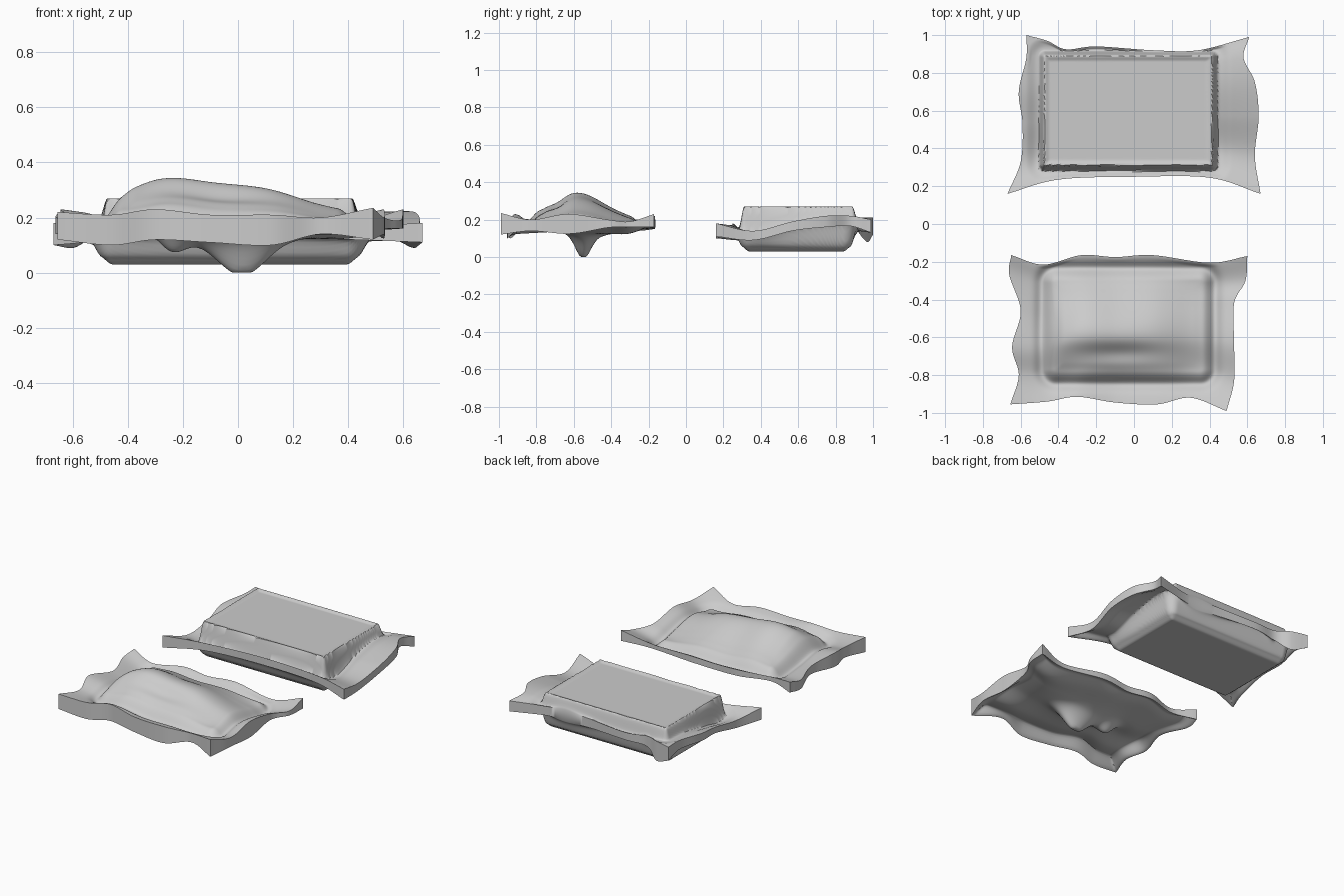
import bpy, bmesh, math
from mathutils import Vector

cube = bpy.data.objects.get("Cube")
if cube:
    bpy.data.objects.remove(cube, do_unlink=True)

# One plain grey wrapper material
GREY = (0.6, 0.6, 0.6, 1)
grey = bpy.data.materials.new("wrapper_grey")
grey.use_nodes = True
grey.diffuse_color = GREY
shader = grey.node_tree.nodes["Principled BSDF"]
shader.inputs["Base Color"].default_value = GREY
shader.inputs["Roughness"].default_value = 0.6

COLUMNS, ROWS = 130, 90


def smooth(low, high, value):
    t = min(max((value - low) / (high - low), 0), 1)
    return t * t * (3 - 2 * t)


def mix(a, b, t):
    return a + (b - a) * t


def hump(x, y, cx, cy, wx, wy):
    return math.exp(-((x - cx) / wx) ** 2 - ((y - cy) / wy) ** 2)


def box_distance(x, y, cx, cy, half_x, half_y, corner):
    """Signed distance to a rounded rectangle."""
    dx = abs(x - cx) - half_x + corner
    dy = abs(y - cy) - half_y + corner
    return math.hypot(max(dx, 0), max(dy, 0)) + min(max(dx, dy), 0) - corner


def curve_point(points, t):
    """Smooth curve through (x, y, rim top, rim bottom) points."""
    s = t * (len(points) - 1)
    i = min(int(s), len(points) - 2)
    s -= i
    b, c = Vector(points[i]), Vector(points[i + 1])
    a = Vector(points[i - 1]) if i else b * 2 - c
    d = Vector(points[i + 2]) if i + 2 < len(points) else c * 2 - b
    return b + (c - a) * (s / 2) + (a * 2 - b * 5 + c * 4 - d) * (s * s / 2) \
        + (b * 3 - a - c * 3 + d) * (s ** 3 / 2)


def patch_point(edges, u, v):
    """Blend the four edge curves into a surface patch."""
    front, right, back, left = edges
    across = curve_point(front, u).lerp(curve_point(back, u), v)
    along = curve_point(left, v).lerp(curve_point(right, v), u)
    corners = Vector(front[0]).lerp(Vector(front[-1]), u).lerp(
        Vector(back[0]).lerp(Vector(back[-1]), u), v)
    return across + along - corners


def make_wrapper(name, edges, top_shape, bottom_shape):
    """Two shaped sheets, joined all round by a rim band."""
    bm = bmesh.new()
    top, bottom = {}, {}
    for i in range(COLUMNS + 1):
        for j in range(ROWS + 1):
            u, v = i / COLUMNS, j / ROWS
            x, y, rim_top, rim_low = patch_point(edges, u, v)
            inset = min(u, 1 - u, v, 1 - v)
            top[i, j] = bm.verts.new((x, y, top_shape(x, y, rim_top, inset)))
            under = mix(rim_low, rim_top - 0.02, smooth(0, 0.07, inset))
            bottom[i, j] = bm.verts.new((x, y, bottom_shape(x, y, under, inset)))
    for i in range(COLUMNS):
        for j in range(ROWS):
            ring = [(i, j), (i + 1, j), (i + 1, j + 1), (i, j + 1)]
            bm.faces.new([top[k] for k in ring])
            bm.faces.new([bottom[k] for k in reversed(ring)])
    border = [(i, 0) for i in range(COLUMNS)]
    border += [(COLUMNS, j) for j in range(ROWS)]
    border += [(i, ROWS) for i in range(COLUMNS, 0, -1)]
    border += [(0, j) for j in range(ROWS, 0, -1)]
    for a, b in zip(border, border[1:] + border[:1]):
        bm.faces.new((bottom[a], bottom[b], top[b], top[a]))
    mesh = bpy.data.meshes.new(name)
    bm.to_mesh(mesh)
    bm.free()
    mesh.materials.append(grey)
    obj = bpy.data.objects.new(name, mesh)
    bpy.context.collection.objects.link(obj)
    bpy.ops.object.select_all(action="DESELECT")
    obj.select_set(True)
    bpy.context.view_layer.objects.active = obj
    bpy.ops.object.shade_smooth_by_angle(angle=math.radians(50))


# Full wrapper: a block pushed through both sheets
full_edges = [
    [(-.67, .16, .18, .1), (-.4, .235, .17, .12), (0, .25, .18, .13),
     (.4, .245, .17, .12), (.67, .16, .18, .11)],
    [(.67, .16, .18, .11), (.64, .36, .14, .09), (.66, .57, .19, .14),
     (.64, .75, .22, .16), (.58, .88, .22, .165), (.61, .99, .2, .13)],
    [(-.57, 1, .21, .12), (-.46, .97, .21, .08), (-.36, .925, .2, .13),
     (-.2, .94, .19, .14), (.1, .92, .2, .14), (.34, .92, .2, .14),
     (.61, .99, .2, .13)],
    [(-.67, .16, .18, .1), (-.6, .33, .14, .09), (-.59, .53, .17, .13),
     (-.61, .7, .2, .15), (-.57, .88, .21, .15), (-.57, 1, .21, .12)],
]


def full_top(x, y, rim, inset):
    d = box_distance(x, y, -.03, .6, .455, .3, .015)
    lip = 0.01 * smooth(-.04, -.01, d)
    gutter = 0.015 * smooth(.09, .03, d) * smooth(0, .04, inset)
    return mix(rim - gutter, 0.26 + lip, smooth(.02, -.012, d))


def full_bottom(x, y, rim, inset):
    d = box_distance(x, y, -.03, .59, .475, .3, .05)
    return mix(rim, 0.03 + 0.03 * smooth(-.05, 0, d), smooth(.035, -.01, d))


make_wrapper("full_wrapper", full_edges, full_top, full_bottom)

# Crumpled wrapper: a soft dome above, a sagging fold below
crumpled_edges = [
    [(-.655, -.955, .22, .12), (-.46, -.94, .21, .1), (-.3, -.915, .23, .12),
     (-.1, -.945, .21, .11), (.12, -.955, .21, .1), (.3, -.92, .2, .14),
     (.49, -.99, .235, .12)],
    [(.49, -.99, .235, .12), (.53, -.83, .2, .14), (.53, -.63, .23, .13),
     (.53, -.42, .2, .16), (.59, -.3, .19, .16), (.6, -.17, .23, .16)],
    [(-.65, -.165, .22, .15), (-.48, -.215, .19, .16), (-.28, -.165, .2, .16),
     (-.1, -.175, .19, .15), (.1, -.165, .2, .16), (.4, -.205, .18, .15),
     (.6, -.17, .23, .16)],
    [(-.655, -.955, .22, .12), (-.61, -.8, .2, .13), (-.645, -.65, .23, .14),
     (-.6, -.46, .2, .15), (-.66, -.27, .2, .14), (-.65, -.165, .22, .15)],
]


def crumpled_top(x, y, rim, inset):
    d = box_distance(x, y, -.03, -.54, .44, .29, .06)
    block = 0.03 * smooth(.02, -.05, d)
    dome = 0.1 * hump(x, y, -.18, -.56, .32, .2) * smooth(.05, -.1, d)
    dome += 0.03 * hump(x, y, .16, -.53, .2, .2) * smooth(.05, -.1, d)
    gutter = 0.02 * math.exp(-((d - .02) / .03) ** 2) * smooth(0, .05, inset)
    dent = 0.025 * hump(x, y, -.08, -.68, .22, .05)
    return rim + block + dome - gutter - dent


def crumpled_bottom(x, y, rim, inset):
    sag = 0.07 * hump(x, y, -.02, -.57, .36, .17)
    fold = 0.12 * hump(x, y, .02, -.55, .12, .055)
    fold += 0.07 * hump(x, y, -.24, -.56, .07, .06)
    return max(rim - sag - fold, 0)


make_wrapper("crumpled_wrapper", crumpled_edges, crumpled_top, crumpled_bottom)
